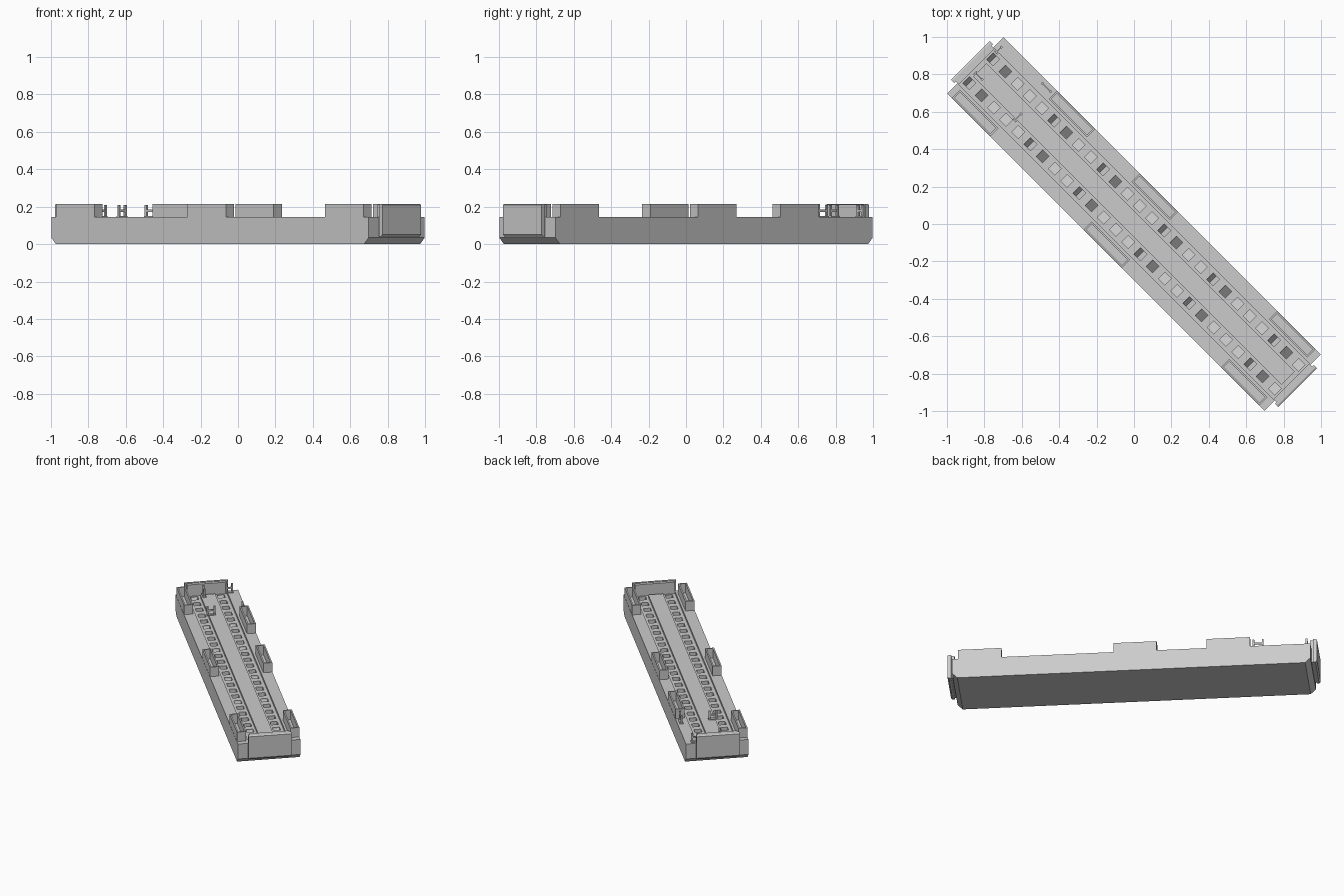
import bpy, bmesh, math
from mathutils import Matrix

old = bpy.data.objects.get("Cube")
if old:
    bpy.data.objects.remove(old, do_unlink=True)

grey = bpy.data.materials.new("plain grey")
grey.use_nodes = True
grey.diffuse_color = (0.6, 0.6, 0.6, 1)
grey.node_tree.nodes["Principled BSDF"].inputs["Base Color"].default_value = (0.6, 0.6, 0.6, 1)

TURN = Matrix.Rotation(math.radians(-45), 4, "Z")   # the model lies diagonally
HALF_L, HALF_W, DECK, TOP = 1.2, 0.212, 0.145, 0.215
CHANNEL = 0.127
PITCH, ROW = 0.0924, 0.09


def prism(bm, outline, v0, v1):
    """Extrude a lengthwise outline of (u, z) points across the width."""
    a = [bm.verts.new((u, v0, z)) for u, z in outline]
    b = [bm.verts.new((u, v1, z)) for u, z in outline]
    n = len(a)
    bm.faces.new(a)
    bm.faces.new(b[::-1])
    for i in range(n):
        j = (i + 1) % n
        bm.faces.new((a[j], a[i], b[i], b[j]))


def box(bm, u0, u1, v0, v1, z0, z1):
    prism(bm, [(u0, z0), (u1, z0), (u1, z1), (u0, z1)], v0, v1)


def finish(name, bm):
    bmesh.ops.recalc_face_normals(bm, faces=bm.faces)
    mesh = bpy.data.meshes.new(name)
    bm.to_mesh(mesh)
    bm.free()
    mesh.materials.append(grey)
    ob = bpy.data.objects.new(name, mesh)
    ob.matrix_world = TURN
    bpy.context.collection.objects.link(ob)
    return ob


def cut(ob, bm):
    """Subtract the solids in bm from the object."""
    cutter = finish("cutter", bm)
    cutter.hide_render = True
    mod = ob.modifiers.new("cut", "BOOLEAN")
    mod.operation, mod.solver, mod.object = "DIFFERENCE", "EXACT", cutter
    graph = bpy.context.evaluated_depsgraph_get()
    mesh = bpy.data.meshes.new_from_object(ob.evaluated_get(graph))
    ob.modifiers.clear()
    ob.data = mesh
    bpy.data.objects.remove(cutter, do_unlink=True)


# Hull with end edges sloped in at the bottom
bm = bmesh.new()
c = 0.035
prism(bm, [(-HALF_L + c, 0), (HALF_L - c, 0), (HALF_L, c), (HALF_L, DECK),
           (-HALF_L, DECK), (-HALF_L, c)], -HALF_W, HALF_W)
hull = finish("hull", bm)

# Sunken floor between the side decks
bm = bmesh.new()
box(bm, -HALF_L - 0.1, HALF_L + 0.1, -0.135, 0.135, CHANNEL, 0.3)
cut(hull, bm)


# Two rows of square wells whose floors step and slope in a repeating cycle
def well_floor(index):
    phase = index % 4.5
    if phase < 0.6:
        return 0.12, 0.07, 0.07
    if phase < 1.6:
        return 0.1, 0.08, 0.06
    return 0.085, 0.09, 0.095


bm = bmesh.new()
s = 0.024
for side in (-1, 1):
    for i in range(26):
        u = (i - 12.5) * PITCH
        za, zb, zc = well_floor(i)
        prism(bm, [(u - s, za), (u, zb), (u + s, zc), (u + s, 0.2), (u - s, 0.2)],
              side * ROW - s, side * ROW + s)
cut(hull, bm)

# Raised walkway down the middle
bm = bmesh.new()
box(bm, -1.165, 1.165, -0.05, 0.05, CHANNEL - 0.002, DECK)
finish("centre_walkway", bm)

# End plates on narrower spacers
for end, name in ((-1, "rear_end_plate"), (1, "front_end_plate")):
    bm = bmesh.new()
    prism(bm, [(end * 1.212, 0.04), (end * 1.228, 0.04), (end * 1.238, 0.052),
               (end * 1.238, TOP - 0.005), (end * 1.228, TOP), (end * 1.212, TOP)],
          -0.146, 0.146)
    box(bm, *sorted((end * 1.19, end * 1.214)), -0.135, 0.135, 0.045, TOP - 0.003)
    finish(name, bm)


# Open bins along both side decks
def bin_box(name, u0, side):
    bm = bmesh.new()
    u1, t = u0 + 0.29, 0.01
    v0, v1 = sorted((side * 0.15, side * 0.211))
    low = DECK - 0.002
    for u, v in ((u0, v0), (u1 - t, v0)):
        box(bm, u, u + t, v, v1, low, TOP)
    box(bm, u0 + t, u1 - t, v0, v0 + t, low, TOP)
    box(bm, u0 + t, u1 - t, v1 - t, v1, low, TOP)
    finish(name, bm)


for side, name, starts in ((-1, "right_bin", (-1.165, -0.17, 0.87)),
                           (1, "left_bin", (-0.795, -0.17, 0.87))):
    for k, start in enumerate(starts):
        bin_box(f"{name}_{k + 1}", start, side)


# Small standing brackets: two posts, a crossbar and a foot
def bracket(name, u, v, length, along, z0):
    bm = bmesh.new()
    h, t = length / 2, 0.006

    def piece(a0, a1, w, za, zb):
        if along:
            box(bm, u + a0, u + a1, v - w, v + w, za, zb)
        else:
            box(bm, u - w, u + w, v + a0, v + a1, za, zb)
    piece(-h, -h + 2 * t, t, z0, 0.208)
    piece(h - 2 * t, h, t, z0, 0.208)
    piece(-h, h, t / 2, 0.172, 0.184)
    piece(-h, h, 2 * t, z0, z0 + 0.006)
    finish(name, bm)


bracket("bracket_side", -0.847, 0.185, 0.075, True, DECK)
bracket("bracket_walkway", -0.843, -0.034, 0.06, False, DECK)
bracket("bracket_rear", -1.145, -0.028, 0.06, True, DECK)
bracket("bracket_corner", -1.17, 0.148, 0.05, False, DECK)
